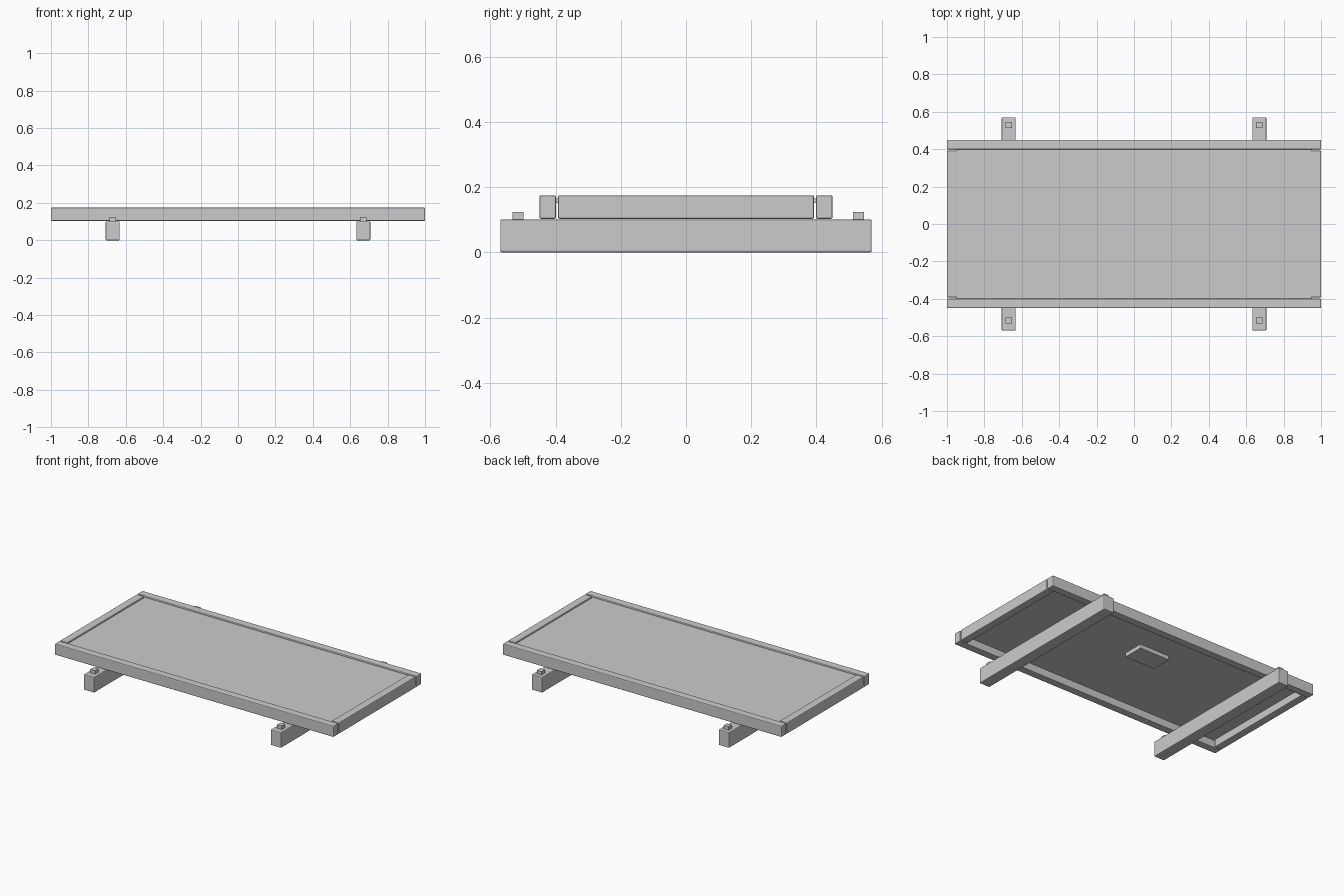
import bpy

if "Cube" in bpy.data.objects:
    bpy.data.objects.remove(bpy.data.objects["Cube"])


def box(name, x, y, z, bevel=0.0):
    """Box from (min, max) ranges, with optional small chamfer."""
    spans = (x, y, z)
    bpy.ops.mesh.primitive_cube_add(size=1, location=[(a + b) / 2 for a, b in spans])
    ob = bpy.context.object
    ob.name = name
    ob.scale = [b - a for a, b in spans]
    bpy.ops.object.transform_apply(location=False, rotation=False, scale=True)
    if bevel:
        mod = ob.modifiers.new("edge_bevel", 'BEVEL')
        mod.width = bevel
        mod.segments = 2
    return ob


FRAME_Z = (0.103, 0.175)

# Tray panel and the small block fixed to its underside
box("panel", (-0.952, 0.952), (-0.4, 0.4), (0.152, 0.165))
box("underside_block", (-0.11, 0.11), (0.05, 0.19), (0.125, 0.153), 0.003)

for s, side in ((-1, "front"), (1, "back")):
    # Long rails
    box(side + "_rail", (-1, 1), sorted((s * 0.399, s * 0.45)), FRAME_Z, 0.005)

for s, side in ((-1, "left"), (1, "right")):
    # End rails, with a fine gap to the long rails
    box(side + "_end_rail", sorted((s * 0.948, s * 1.0)), (-0.393, 0.393), FRAME_Z, 0.005)
    # Cross beams underneath
    cx = s * 0.67
    box(side + "_beam", (cx - 0.0375, cx + 0.0375), (-0.57, 0.57), (0, 0.101), 0.005)
    # Square pegs on the beam ends
    for cy, end in ((-0.516, "front"), (0.529, "back")):
        box(f"{side}_{end}_peg", (cx - 0.017, cx + 0.017), (cy - 0.017, cy + 0.017),
            (0.095, 0.124))
